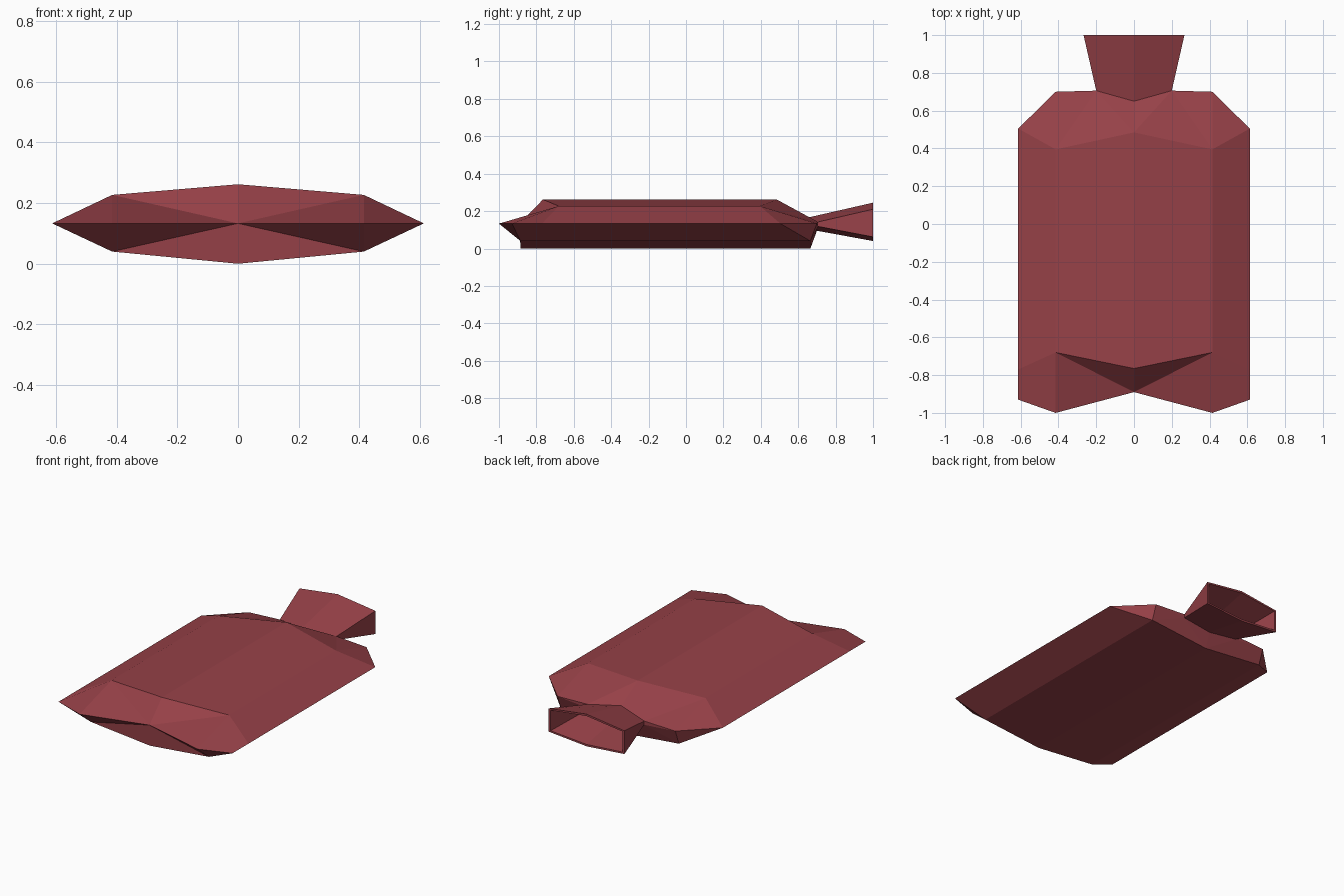
import bpy, bmesh

if "Cube" in bpy.data.objects:
    bpy.data.objects.remove(bpy.data.objects["Cube"])

red = bpy.data.materials.new("dusty red")
red.diffuse_color = (0.31, 0.053, 0.065, 1)
red.use_nodes = True
red.node_tree.nodes["Principled BSDF"].inputs["Base Color"].default_value = red.diffuse_color


def half_part(name, points, faces):
    """Build the x >= 0 half of a part and mirror it, flat shaded."""
    bm = bmesh.new()
    v = {k: bm.verts.new(p) for k, p in points.items()}
    for f in faces:
        bm.faces.new([v[k] for k in f.split()])
    # mirror across x = 0 and weld the centre line
    geom = bm.verts[:] + bm.edges[:] + bm.faces[:]
    bmesh.ops.mirror(bm, geom=geom, axis='X', merge_dist=0.0005)
    bmesh.ops.remove_doubles(bm, verts=bm.verts, dist=0.0005)
    bmesh.ops.recalc_face_normals(bm, faces=bm.faces)
    me = bpy.data.meshes.new(name)
    bm.to_mesh(me)
    bm.free()
    me.materials.append(red)
    ob = bpy.data.objects.new(name, me)
    bpy.context.collection.objects.link(ob)
    return ob


# neck ring, shared by the sack and its gathered mouth
neck = {"N0": (0, .65, .165), "N1": (.2, .706, .142),
        "N2": (.2, .706, .118), "N3": (0, .70, .095)}

# sack: T = top panel, S = side seam, B = bottom panel
sack = {
    "T0": (0, -.765, .262), "T1": (.415, -.68, .227),
    "T3": (0, .485, .262), "T4": (.415, .395, .227),
    "S0": (0, -.89, .133), "S1": (.415, -1, .133), "S2": (.613, -.93, .133),
    "S5": (.613, -.77, .133), "S3": (.613, .505, .133), "S4": (.415, .70, .133),
    "B0": (0, -.885, 0), "B1": (.415, -.885, .04),
    "B3": (0, .665, 0), "B4": (.415, .665, .04), **neck}
half_part("sack_body", sack, [
    "T0 T1 S0", "T1 S1 S0", "T1 S5 S2 S1",            # front, upper
    "S0 B1 B0", "S0 S1 B1", "S1 S2 B1",               # front, lower
    "T0 T3 T4 T1", "T1 T4 S3 S5",                     # top
    "B0 B1 B4 B3", "B1 S2 S5 S3 B4",                  # bottom
    "T3 N0 N1", "T3 N1 T4", "T4 N1 S4", "T4 S4 S3",   # back shoulders
    "B4 S3 S4", "B4 S4 N2", "B3 B4 N2", "B3 N2 N3", "S4 N1 N2"])

# flared mouth with a hollow inside: M = rim, I = inner rim, J = cavity end
rim = {"M0": (0, 1, .245), "M1": (.267, 1, .21),
       "M2": (.267, 1, .062), "M3": (0, 1, .04)}
mid = .14
inner = {"I" + k[1]: (x * .95, 1, mid + (z - mid) * .88) for k, (x, y, z) in rim.items()}
deep = {"J" + k[1]: (x * .92, y + .03, .13 + (z - .13) * .8) for k, (x, y, z) in neck.items()}
mouth_faces = [f"{a}{i} {a}{i+1} {b}{i+1} {b}{i}"
               for a, b in ("NM", "MI", "IJ") for i in range(3)]
half_part("sack_mouth", {**neck, **rim, **inner, **deep},
          mouth_faces + ["J0 J1 J2 J3"])
